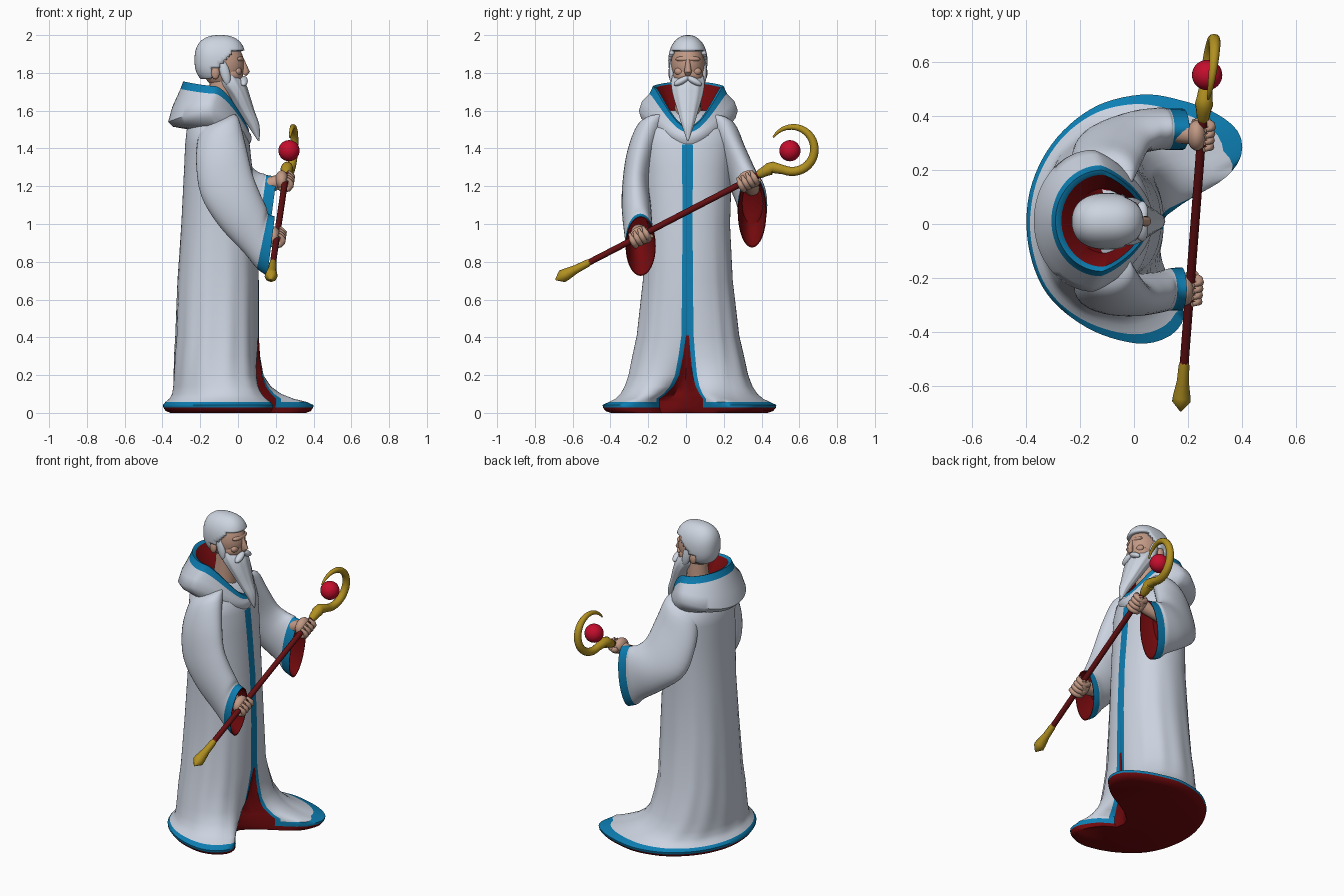
import bpy, bmesh, math
from mathutils import Vector as V

if "Cube" in bpy.data.objects:
    bpy.data.objects.remove(bpy.data.objects["Cube"])
pi = math.pi

def mat(name, r, g, b):
    m = bpy.data.materials.new(name)
    m.diffuse_color = (r, g, b, 1)
    m.use_nodes = True
    m.node_tree.nodes["Principled BSDF"].inputs["Base Color"].default_value = m.diffuse_color
    return m
WHITE = mat("white cloth", .60, .65, .74)
HAIR = mat("white hair", .61, .66, .74)
BLUE = mat("blue trim", .004, .21, .45)
RED = mat("red lining", .17, .003, .004)
WOOD = mat("dark red wood", .13, .005, .006)
GOLD = mat("gold", .44, .28, .015)
ORB = mat("bright red", .55, .004, .025)
SKIN = mat("skin", .54, .32, .235)

def finish(name, bm, mats):
    bmesh.ops.recalc_face_normals(bm, faces=bm.faces)
    me = bpy.data.meshes.new(name)
    bm.to_mesh(me)
    bm.free()
    for m in mats:
        me.materials.append(m)
    ob = bpy.data.objects.new(name, me)
    bpy.context.collection.objects.link(ob)
    return ob

def loft(name, rings, mats, rule=lambda i, j: 0, caps=(0, 0)):
    """Skin closed rings; rule(row, column) gives the material index."""
    bm = bmesh.new()
    vs = [[bm.verts.new(p) for p in r] for r in rings]
    n = len(rings[0])
    for i in range(len(rings) - 1):
        for j in range(n):
            k = (j + 1) % n
            f = bm.faces.new((vs[i][j], vs[i][k], vs[i + 1][k], vs[i + 1][j]))
            f.material_index = rule(i, j)
    for r, c in ((vs[0], caps[0]), (vs[-1], caps[1])):
        bm.faces.new(r).material_index = c
    return finish(name, bm, mats)

def smooth(pts, n):
    """Catmull-Rom through tuples of any length."""
    out = []
    for i in range(len(pts) - 1):
        a, b, c, d = (pts[max(i - 1, 0)], pts[i], pts[i + 1], pts[min(i + 2, len(pts) - 1)])
        for s in range(n):
            t = s / n
            out.append(tuple(.5 * (2 * q + (r - p) * t + (2 * p - 5 * q + 4 * r - w) * t * t
                       + (3 * q - p - 3 * r + w) * t ** 3) for p, q, r, w in zip(a, b, c, d)))
    return out + [tuple(pts[-1])]

def tube(name, pts, m, n=12, ref=V((1, 0, 0.03))):
    """Round tube along (x, y, z, radius) points."""
    P = [V(p[:3]) for p in pts]
    rings = []
    for i, p in enumerate(P):
        t = (P[min(i + 1, len(P) - 1)] - P[max(i - 1, 0)]).normalized()
        u = t.cross(ref).normalized()
        w = t.cross(u)
        rings.append([p + pts[i][3] * (u * math.cos(a * 2 * pi / n) + w * math.sin(a * 2 * pi / n))
                      for a in range(n)])
    return loft(name, rings, [m])

def ball(name, c, r, m, tilt=(0, 0, 0), seg=24):
    bm = bmesh.new()
    bmesh.ops.create_uvsphere(bm, u_segments=seg, v_segments=seg // 2, radius=1)
    ob = finish(name, bm, [m])
    ob.location, ob.scale, ob.rotation_euler = c, r, tilt
    return ob

# ---- robe: upper ovals blend into a flared hem with an open front ----
hem = [(.20, .09), (.33, .165), (.395, .25), (.385, .34), (.30, .41), (.18, .455), (.03, .478), (-.15, .43),
       (-.30, .30), (-.385, .12), (-.39, -.08), (-.32, -.26), (-.17, -.385), (.0, -.44), (.11, -.425),
       (.175, -.37), (.18, -.30), (.12, -.20), (.03, -.14)]
dense = [V(p) for p in smooth(hem, 10)]
acc = [0]
for a, b in zip(dense, dense[1:]):
    acc.append(acc[-1] + (b - a).length)
N = 80
cols = []
for j in range(N + 1):
    d = acc[-1] * j / N
    k = max(i for i in range(len(acc) - 1) if acc[i] <= d + 1e-9)
    cols.append(dense[k].lerp(dense[k + 1], min(1, (d - acc[k]) / (acc[k + 1] - acc[k]))))
# height, flare, back x, front x, half width, hem scale
rows = [(1.60, 0, -.20, -.06, .12, 1), (1.5, 0, -.272, .04, .235, 1), (1.42, 0, -.28, .062, .24, 1),
        (1.3, 0, -.285, .075, .235, 1), (1.0, 0, -.30, .10, .225, 1), (.7, 0, -.32, .11, .238, 1),
        (.41, 0, -.33, .11, .27, 1), (.3, .06, -.335, .105, .285, 1), (.2, .14, -.335, .10, .295, 1),
        (.14, .26, -.33, .10, .30, 1), (.10, .42, -.32, .10, .30, 1), (.075, .60, -.32, .10, .30, 1),
        (.058, .80, -.34, .10, .30, 1), (.042, 1, -.34, .10, .30, 1), (.028, 1, -.34, .10, .30, .995),
        (.01, 1, -.34, .10, .30, .965), (0, 1, -.34, .10, .30, .90)]
sp = lambda v, e: math.copysign(abs(v) ** e, v)
rings = []
for z, w, xb, xf, ry, sc in rows:
    ring = []
    for j, h in enumerate(cols):
        th = .022 + (2 * pi - .044) * j / N
        edge = max(0, 1 - min(j, N - j) / 9)
        fold = 1 + .016 * math.sin(th * 13) * max(0, 1 - abs(z - .35) / .6) * (1 if .6 < th < 5.7 else 0)
        up = V(((xb + xf) / 2 + (xf - xb) / 2 * fold * sp(math.cos(th), .88),
                .008 + ry * fold * sp(math.sin(th), .92)))
        p = up.lerp(h, min(1, w * (1 + .8 * edge))) * sc
        ring.append(V((p.x, p.y, z)))
    a, b = ring[-1], ring[0]
    for s in (.25, .5, .75):            # recessed lining between the front edges
        q = a.lerp(b, s)
        q.x -= .07 * min(1, w * 4) * math.sin(pi * s)
        ring.append(q)
    rings.append(ring)

def robe_rule(i, j):
    z = rows[i][0]
    if z < .03 or (j >= N and z <= .42):
        return 2
    if z < .06 or (z < 1.45 and (j == 0 or j >= N - 1)):
        return 1
    return 0
loft("robe", rings, [WHITE, BLUE, RED], robe_rule, (0, 2))

# ---- hood lying on the shoulders ----
hood = [(-.26, .06, .20, 1.50, 1.50, 1.42), (-.345, .07, .25, 1.515, 1.56, 1.44),
        (-.37, .072, .262, 1.54, 1.60, 1.46), (-.348, .068, .245, 1.62, 1.65, 1.475),
        (-.305, .06, .205, 1.715, 1.69, 1.485), (-.29, .055, .187, 1.755, 1.73, 1.51),
        (-.268, .04, .17, 1.745, 1.722, 1.515), (-.22, .01, .12, 1.62, 1.60, 1.48)]
rings = []
for xb, xf, ry, zb, zm, zf in hood:
    ring = []
    for j in range(64):
        c, s = math.cos(j * pi / 32), math.sin(j * pi / 32)
        z = zm + ((zf - zm) * c ** 1.5 if c > 0 else (zb - zm) * abs(c) ** 1.5)
        ring.append((((xb + xf) + (xf - xb) * c) / 2, .012 + ry * s * (1 - .3 * max(c, 0)), z))
    rings.append(ring)
loft("hood", rings, [WHITE, BLUE, RED], lambda i, j: (0, 0, 0, 0, 1, 1, 2)[i], (0, 2))

# ---- sleeves: lower/back x z, upper/front x z, y, half width ----
right = [(-.20, 1.52, -.04, 1.58, -.10, .06), (-.21, 1.47, .0, 1.565, -.175, .08), (-.222, 1.33, .04, 1.42, -.235, .078),
         (-.195, 1.15, .075, 1.27, -.265, .072), (-.10, .99, .115, 1.165, -.262, .078),
         (.03, .85, .15, 1.09, -.252, .076), (.10, .765, .16, 1.055, -.242, .078), (.155, .725, .195, 1.04, -.24, .08)]
left = [(-.20, 1.52, -.04, 1.58, .11, .06), (-.21, 1.47, .0, 1.565, .18, .08), (-.23, 1.32, .03, 1.45, .24, .078),
        (-.20, 1.15, .06, 1.33, .30, .08), (-.08, 1.04, .10, 1.28, .338, .08),
        (.05, .95, .14, 1.265, .352, .078), (.10, .90, .15, 1.26, .35, .077), (.155, .875, .205, 1.25, .35, .076)]
for name, st in (("right_sleeve", right), ("left_sleeve", left)):
    sm = smooth(st, 4)
    L = len(sm)
    seq = [(s, 1) for s in sm] + [(sm[-1], .96), (sm[-5], .88), (sm[-9], .7)]
    rings = []
    for (ox, oz, ix, iz, y, ry), k in seq:
        ring = []
        for a in range(32):
            c, s = k * math.cos(a * pi / 16), k * math.sin(a * pi / 16)
            ring.append(((ox + ix) / 2 + (ix - ox) / 2 * c, y + ry * s, (oz + iz) / 2 + (iz - oz) / 2 * c))
        rings.append(ring)
    loft(name, rings, [WHITE, BLUE, RED], lambda i, j: 0 if i < L - 5 else 1 if i < L - 1 else 2, (0, 2))

# ---- staff ----
A, B = V((.172, -.69, .705)), V((.257, .42, 1.28))
D = (B - A).normalized()
tube("staff_shaft", [(*A.lerp(B, t), .0165) for t in (.12, .5, .99)], WOOD)
tube("staff_tip", [(*A.lerp(B, t), r) for t, r in ((0, .004), (.03, .034), (.05, .032),
     (.10, .022), (.15, .020), (.165, .016))], GOLD, 8)
hx = lambda y, z: .255 + .12 * (y - .42) + .08 * (z - 1.28)
hook = [(*A.lerp(B, t), r) for t, r in ((.965, .017), (.975, .024), (1.0, .028), (1.02, .034), (1.035, .03))]
for i in range(28):
    a = math.radians(-112 + 260 * i / 27)
    y, z = .562 + .118 * math.cos(a), 1.396 + .118 * math.sin(a)
    hook.append((hx(y, z), y, z, .024 * (1 - (i / 27) ** 3 * .8)))
tube("staff_hook", hook, GOLD)
ball("staff_orb", (.27, .55, 1.388), (.056,) * 3, ORB, seg=32)

# ---- hands gripping the staff ----
U = V((1, 0, 0)) - D * D.x
U.normalize()
W = D.cross(U)
for side, t, wrist in (("right", .40, V((.08, -.25, .96))), ("left", .915, V((.10, .35, 1.19)))):
    c = A.lerp(B, t)
    ball(side + "_palm", c - U * .018, (.036, .058, .05), SKIN, (.48, 0, 0))
    tube(side + "_wrist", [(*wrist, .042), (*wrist.lerp(c, .6), .04), (*(c - U * .02), .034)], SKIN, ref=V((0, 0, 1)))
    for f in range(4):
        o = c + D * (f - 1.5) * .027
        tube(f"{side}_finger_{f + 1}", [(*(o + .034 * (U * math.cos(a) + W * math.sin(a))), .0165 if i < 6 else .009)
             for i, a in enumerate(2.6 - .55 * i for i in range(8))], SKIN, 10, D)
    tube(side + "_thumb", [(*(c - U * .02 + W * .03), .018), (*(c + W * .036 + D * .03), .017),
         (*(c + U * .02 + W * .028 + D * .06), .011)], SKIN, 10, V((0, 0, 1)))

# ---- head ----
CY = .01
tube("neck", [(-.10, CY, 1.55, .075), (-.09, CY, 1.68, .065), (-.08, CY, 1.8, .065)], SKIN, 20)
ball("head", (-.08, CY, 1.845), (.112, .09, .13), SKIN, seg=32)
ball("jaw", (-.04, CY, 1.79), (.068, .08, .06), SKIN)
ball("brow", (.004, CY, 1.873), (.027, .066, .018), SKIN)
tube("nose", [(.020, CY, 1.875, .010), (.032, CY, 1.84, .014), (.043, CY, 1.805, .020), (.032, CY, 1.79, .013)],
     SKIN, ref=V((0, 1, 0)))
for s in (-1, 1):
    ball("cheek", (.0, CY + s * .042, 1.808), (.020, .030, .022), SKIN)
    ball("ear", (-.12, CY + s * .09, 1.80), (.022, .014, .034), SKIN)
    ball("moustache", (.030, CY + s * .034, 1.757), (.022, .045, .018), HAIR, (-s * .5, 0, 0))
    ball("sideburn", (-.07, CY + s * .082, 1.805), (.026, .018, .07), HAIR, (0, -.25, 0))

# hair: boxy cap cut along the hairline
bm = bmesh.new()
bmesh.ops.create_uvsphere(bm, u_segments=64, v_segments=40, radius=1)
for v in bm.verts:
    x, y, z = v.co
    v.co = (-.095 + .135 * sp(x, .8), CY + .104 * sp(y, .9) * (1 - .12 * max(z, 0)), 1.868 + .132 * sp(z, .8))
def bare(p):
    line = 1.915 if p.x > -.03 else 1.84 + (p.x + .09) * 1.25 if p.x > -.09 else 1.83 if p.x > -.14 else 1.765
    return p.z < line
bmesh.ops.delete(bm, geom=[f for f in bm.faces if bare(f.calc_center_median())], context='FACES')
hair = finish("hair", bm, [HAIR])
mod = hair.modifiers.new("thickness", 'SOLIDIFY')
mod.thickness, mod.offset = .022, -1
ball("nape_hair", (-.15, CY, 1.82), (.072, .085, .055), HAIR)

# beard: tapering forward-hanging rings with soft locks
beard = smooth([(1.785, -.05, .055, .084), (1.74, -.032, .072, .09), (1.68, .003, .058, .08),
                (1.60, .042, .044, .056), (1.52, .083, .03, .032), (1.44, .110, .004, .004)], 4)
rings = []
for z, x, rx, ry in beard:
    ring = []
    for j in range(40):
        a = j * pi / 20
        g = 1 + .03 * math.cos(a * 10)
        ring.append((x + rx * g * math.cos(a), CY + ry * g * math.sin(a), z))
    rings.append(ring)
loft("beard", rings, [HAIR])

# smooth shading with sharp edges kept
bpy.ops.object.select_all(action='SELECT')
bpy.context.view_layer.objects.active = hair
bpy.ops.object.shade_smooth_by_angle(angle=math.radians(50))
